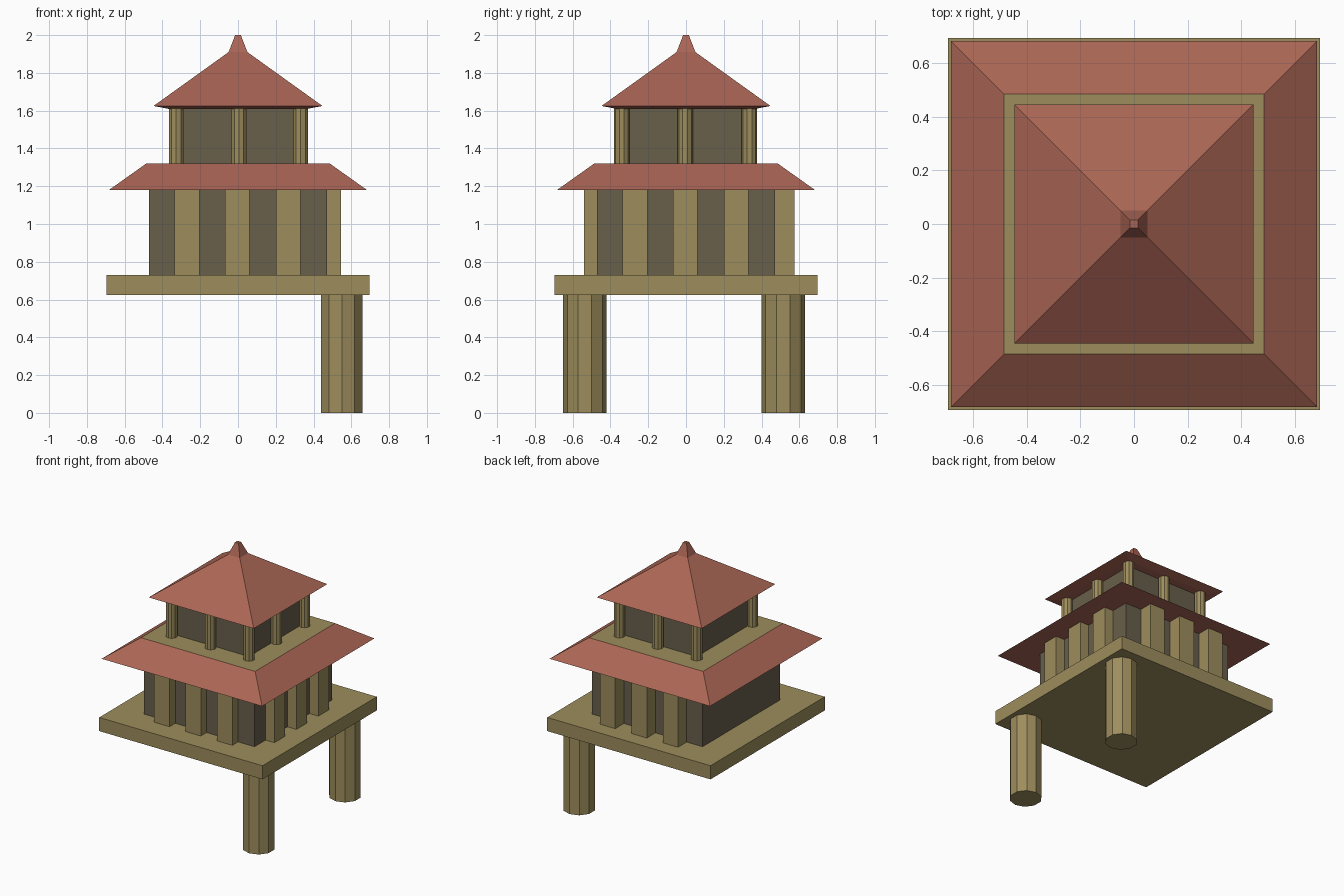
import bpy, bmesh
from math import sin, cos, tau

if "Cube" in bpy.data.objects:
    bpy.data.objects.remove(bpy.data.objects["Cube"])


def material(name, rgb):
    m = bpy.data.materials.new(name)
    m.diffuse_color = (*rgb, 1)
    m.use_nodes = True
    m.node_tree.nodes["Principled BSDF"].inputs["Base Color"].default_value = m.diffuse_color
    return m


ROOF = material("red_tile", (0.40, 0.13, 0.09))
WOOD = material("wood", (0.34, 0.27, 0.11))
WALL = material("dark_wall", (0.14, 0.115, 0.07))


def finish(name, bm, mat):
    bmesh.ops.recalc_face_normals(bm, faces=bm.faces[:])
    mesh = bpy.data.meshes.new(name)
    bm.to_mesh(mesh)
    bm.free()
    mesh.materials.append(mat)
    ob = bpy.data.objects.new(name, mesh)
    bpy.context.collection.objects.link(ob)


def loft(name, rings, mat, cap_top=True):
    """Skin a stack of closed rings and cap the ends."""
    bm = bmesh.new()
    loops = [[bm.verts.new(p) for p in ring] for ring in rings]
    n = len(loops[0])
    for a, b in zip(loops, loops[1:]):
        for i in range(n):
            j = (i + 1) % n
            bm.faces.new((a[i], a[j], b[j], b[i]))
    bm.faces.new(loops[0][::-1])
    if cap_top:
        bm.faces.new(loops[-1])
    finish(name, bm, mat)


def rect(x0, x1, y0, y1, z):
    return [(x0, y0, z), (x1, y0, z), (x1, y1, z), (x0, y1, z)]


def box(name, x0, x1, y0, y1, z0, z1, mat):
    loft(name, [rect(x0, x1, y0, y1, z) for z in (z0, z1)], mat)


def square_stack(name, profile, mat, cap_top=True):
    loft(name, [rect(-h, h, -h, h, z) for h, z in profile], mat, cap_top)


def post(name, x, y, r, z0, z1):
    loft(name, [[(x - r * sin(i * tau / 10), y + r * cos(i * tau / 10), z)
                 for i in range(10)] for z in (z0, z1)], WOOD)


# Two stilts on the right side and the platform
post("front_stilt", 0.55, -0.535, 0.115, 0, 0.625)
post("back_stilt", 0.55, 0.515, 0.115, 0, 0.625)
square_stack("platform", [(0.695, 0.625), (0.695, 0.73)], WOOD)

# Lower storey with square pillars on front, right and back
square_stack("lower_walls", [(0.47, 0.73), (0.47, 1.18)], WALL)
for c in (-0.27, -0.004, 0.265):
    a, b = c - 0.065, c + 0.065
    box("front_pillar", a, b, -0.54, -0.41, 0.73, 1.18, WOOD)
    box("back_pillar", a, b, 0.445, 0.575, 0.73, 1.18, WOOD)
    box("right_pillar", 0.415, 0.545, a, b, 0.73, 1.18, WOOD)

# Lower roof skirt with a wooden deck closing its top
square_stack("lower_roof", [(0.683, 1.18), (0.486, 1.32)], ROOF, cap_top=False)
loft("upper_deck", [rect(-0.486, 0.486, -0.486, 0.486, 1.32)], WOOD, cap_top=False)

# Upper storey with round posts, none in the middle of the left side
square_stack("upper_walls", [(0.31, 1.32), (0.31, 1.612)], WALL)
for x in (-0.327, 0.005, 0.332):
    post("upper_front_post", x, -0.34, 0.041, 1.32, 1.615)
    post("upper_back_post", x, 0.336, 0.041, 1.32, 1.615)
post("upper_right_post", 0.332, -0.005, 0.041, 1.32, 1.615)

# Upper roof with a small spire
square_stack("upper_roof", [(0.37, 1.61), (0.447, 1.625), (0.05, 1.91), (0.015, 2.0)], ROOF)
